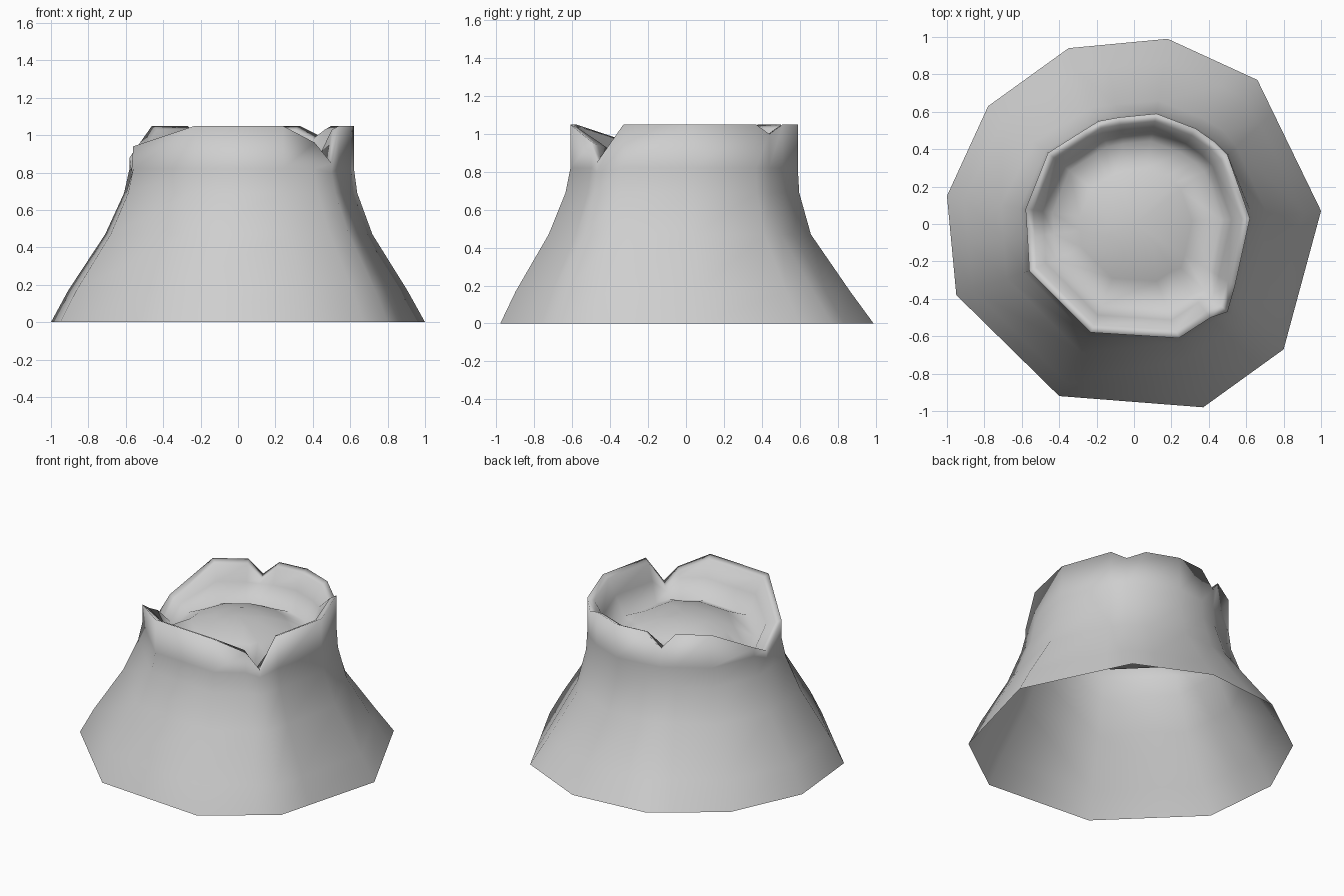
import bpy, bmesh, math
from mathutils import Vector

cube = bpy.data.objects.get("Cube")
if cube:
    bpy.data.objects.remove(cube, do_unlink=True)

# Ten-sided foot outline, counter-clockwise
FOOT = [(1, .07, 0), (.66, .77, 0), (.18, .99, 0), (-.35, .94, 0), (-.78, .63, 0),
        (-1, .15, 0), (-.95, -.38, 0), (-.4, -.92, 0), (.37, -.98, 0), (.8, -.67, 0)]
# Torn rim (x, y, z) and the place along the foot outline that it grows from
RIM = [(.62, .03, 1.05, 0), (.5, .37, 1.05, .75), (.43, .44, 1, 1), (.33, .51, 1.05, 1.3),
       (.12, .59, 1.05, 2), (-.08, .57, 1.05, 2.65), (-.19, .55, .95, 3),
       (-.27, .5, 1.05, 3.3), (-.46, .38, 1.05, 4), (-.58, .08, .88, 5),
       (-.57, -.07, .8, 5.5), (-.56, -.25, .94, 6), (-.23, -.58, 1.05, 7),
       (.24, -.61, 1.05, 8), (.41, -.5, .96, 8.7), (.5, -.47, .85, 9), (.54, -.33, 1.05, 9.3)]


def column(x, y, z, place):
    """Outer wall from foot to rim, then down into the bowl."""
    i = int(place)
    foot = Vector(FOOT[i]).lerp(Vector(FOOT[(i + 1) % len(FOOT)]), place - i)
    rim = Vector((x, y, z))
    # The wall is more hollowed towards the back
    hollow = 1 + .5 * max(0, math.cos(math.atan2(y, x) - math.radians(75)))
    points = [foot]
    for height, spread in ((.17, .78), (.47, .31), (.69, .07), (.82, 0)):
        p = rim.lerp(foot, spread ** hollow)
        p.z = min(height, z - .05)
        points.append(p)
    points.append(rim)
    # Inner side of the rim
    for scale, height, drop in ((.93, 1.03, .02), (.84, .93, .03), (.75, .8, .03)):
        points.append(Vector((x * scale, y * scale, min(height, z - drop))))
    # Domed floor of the bowl
    for scale, height in ((.5, .87), (.25, .91)):
        points.append(Vector((x * scale, y * scale, height)))
    return points


bm = bmesh.new()
columns = [[bm.verts.new(p) for p in column(*r)] for r in RIM]
centre = bm.verts.new((0, 0, .92))
for i, left in enumerate(columns):
    right = columns[(i + 1) % len(columns)]
    for j in range(len(left) - 1):
        bm.faces.new((left[j], right[j], right[j + 1], left[j + 1]))
    bm.faces.new((left[-1], right[-1], centre))
for f in bm.faces:
    f.smooth = True

mesh = bpy.data.meshes.new("stump_shell")
bm.to_mesh(mesh)
bm.free()

# Plain grey surface
grey = bpy.data.materials.new("light_grey")
grey.use_nodes = True
color = (.62, .62, .62, 1)
grey.diffuse_color = color
grey.node_tree.nodes["Principled BSDF"].inputs["Base Color"].default_value = color
mesh.materials.append(grey)

stump = bpy.data.objects.new("stump_shell", mesh)
bpy.context.collection.objects.link(stump)
